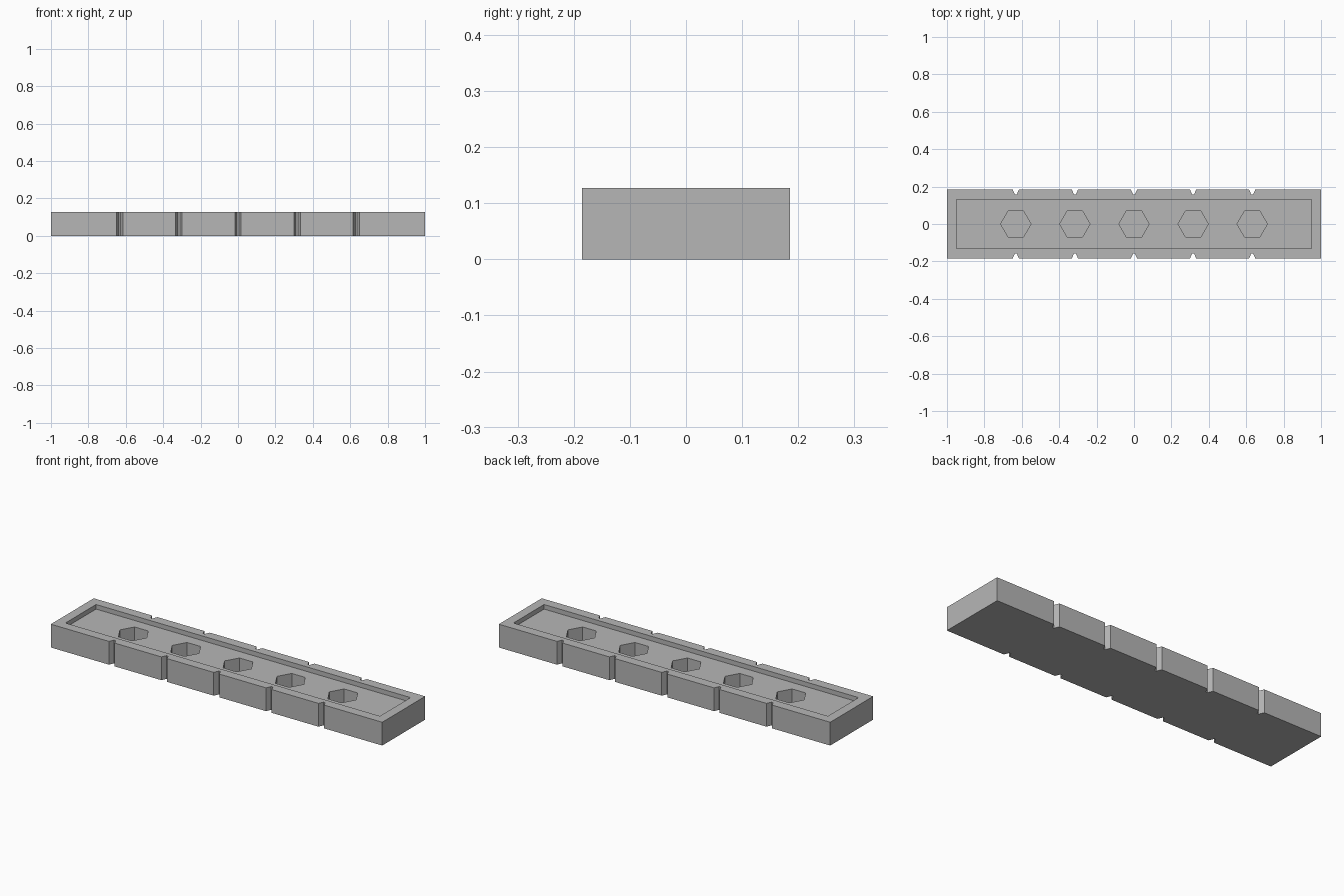
import bpy
import bmesh
from math import cos, sin, pi

cube = bpy.data.objects.get("Cube")
if cube:
    bpy.data.objects.remove(cube, do_unlink=True)

HALF_Y, HEIGHT = 0.185, 0.127
POCKET_FLOOR, HOLE_FLOOR = 0.102, 0.025
TOP = 0.2                                    # cutters reach above the tray
STATIONS = [i * 0.316 for i in range(-2, 3)]

grey = bpy.data.materials.new("plain grey")
grey.use_nodes = True
grey.diffuse_color = (0.47, 0.47, 0.47, 1)
grey.node_tree.nodes["Principled BSDF"].inputs["Base Color"].default_value = grey.diffuse_color


def prisms(name, outlines, z0, z1):
    """One object made of upright prisms, one per counter-clockwise outline."""
    bm = bmesh.new()
    for outline in outlines:
        low = [bm.verts.new((x, y, z0)) for x, y in outline]
        high = [bm.verts.new((x, y, z1)) for x, y in outline]
        bm.faces.new(low[::-1])
        bm.faces.new(high)
        for i in range(len(low)):
            j = (i + 1) % len(low)
            bm.faces.new((low[i], low[j], high[j], high[i]))
    mesh = bpy.data.meshes.new(name)
    bm.to_mesh(mesh)
    bm.free()
    mesh.materials.append(grey)
    obj = bpy.data.objects.new(name, mesh)
    bpy.context.scene.collection.objects.link(obj)
    return obj


def rectangle(hx, hy):
    return [(-hx, -hy), (hx, -hy), (hx, hy), (-hx, hy)]


def hexagon(cx, radius):
    return [(cx + radius * cos(k * pi / 3), radius * sin(k * pi / 3)) for k in range(6)]


# Tray outline: front edge with tapered notches, turned half round for the back
notch = [(-0.017, 0), (-0.005, 0.027), (0.005, 0.027), (0.017, 0)]
front = [(-1, -HALF_Y)]
for sx in STATIONS:
    front += [(sx + dx, -HALF_Y + dy) for dx, dy in notch]
front.append((1, -HALF_Y))
tray = prisms("tray_body", [front + [(-x, -y) for x, y in front]], 0, HEIGHT)

# Shallow pocket and the row of hexagonal sockets
cutters = [
    prisms("pocket_cutter", [rectangle(0.949, 0.132)], POCKET_FLOOR, TOP),
    prisms("socket_cutter", [hexagon(x, 0.081) for x in STATIONS], HOLE_FLOOR, TOP),
]
for cutter in cutters:
    cutter.hide_render = True
    mod = tray.modifiers.new(cutter.name, "BOOLEAN")
    mod.operation = "DIFFERENCE"
    mod.solver = "EXACT"
    mod.object = cutter

# Bake the cuts and drop the cutters
bpy.context.view_layer.update()
graph = bpy.context.evaluated_depsgraph_get()
cut_mesh = bpy.data.meshes.new_from_object(tray.evaluated_get(graph))
tray.modifiers.clear()
tray.data = cut_mesh
for cutter in cutters:
    bpy.data.objects.remove(cutter, do_unlink=True)
